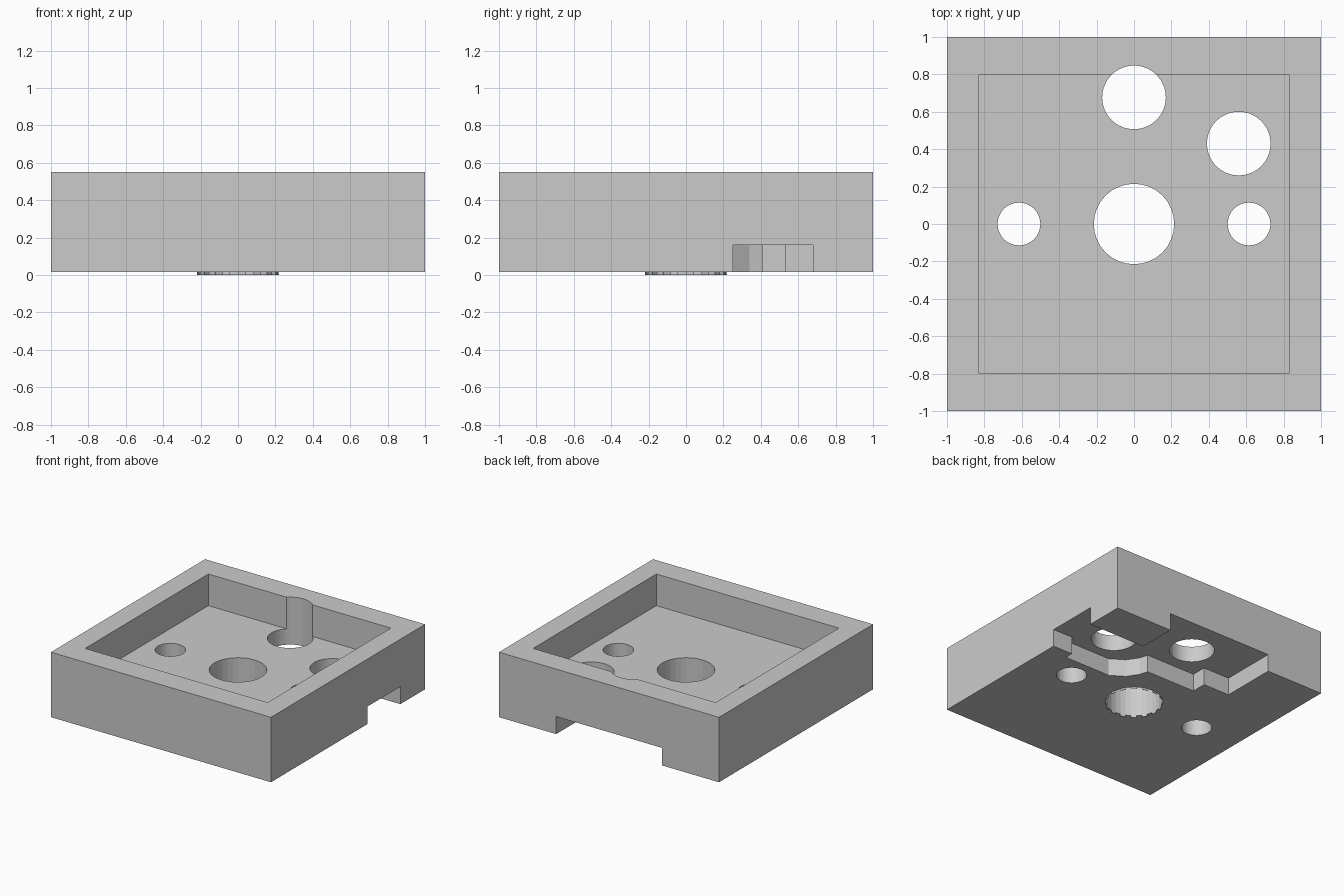
import bpy, bmesh, math

if "Cube" in bpy.data.objects:
    bpy.data.objects.remove(bpy.data.objects["Cube"], do_unlink=True)

BASE, TOP = 0.016, 0.55      # underside and rim heights
FLOOR, ROOF = 0.29, 0.16     # tray floor and underside recess ceiling
SEGS = 32
HUB = 0.215

grey = bpy.data.materials.new("plain grey")
grey.use_nodes = True
grey.diffuse_color = (0.6, 0.6, 0.6, 1)
grey.node_tree.nodes["Principled BSDF"].inputs["Base Color"].default_value = (0.6, 0.6, 0.6, 1)


def prism(name, outline, z0, z1):
    """Extrude a flat outline between two heights."""
    bm = bmesh.new()
    face = bm.faces.new([bm.verts.new((x, y, z0)) for x, y in outline])
    up = bmesh.ops.extrude_face_region(bm, geom=[face])["geom"]
    for v in up:
        if isinstance(v, bmesh.types.BMVert):
            v.co.z = z1
    bmesh.ops.recalc_face_normals(bm, faces=bm.faces)
    mesh = bpy.data.meshes.new(name)
    bm.to_mesh(mesh)
    bm.free()
    mesh.materials.append(grey)
    obj = bpy.data.objects.new(name, mesh)
    bpy.context.collection.objects.link(obj)
    return obj


def rect(w, d):
    return [(-w, -d), (w, -d), (w, d), (-w, d)]


def circle(cx, cy, r, n=SEGS):
    return [(cx + r * math.cos(math.tau * i / n), cy + r * math.sin(math.tau * i / n))
            for i in range(n)]


def cut(body, cutter):
    """Subtract the cutter, apply the result and discard the cutter."""
    mod = body.modifiers.new(cutter.name, 'BOOLEAN')
    mod.operation = 'DIFFERENCE'
    mod.solver = 'EXACT'
    mod.object = cutter
    bpy.context.view_layer.objects.active = body
    bpy.ops.object.modifier_apply(modifier=mod.name)
    bpy.data.objects.remove(cutter, do_unlink=True)


# Square block with an open tray in the top
body = prism("tray_block", rect(1, 1), BASE, TOP)
cut(body, prism("tray_cutter", rect(0.83, 0.80), FLOOR, 1))

# Stepped recess underneath, open at the back and the left side
recess = [(1.1, 0.68), (0.48, 0.68), (0.48, 1.1), (-0.48, 1.1), (-0.48, 0.535),
          (-0.24, 0.535), (-0.24, 0.41), (0.21, 0.41), (0.23, 0.34), (0.29, 0.25),
          (0.40, 0.18), (0.82, 0.18), (0.82, 0.25), (1.1, 0.25)]
cut(body, prism("recess_cutter", recess, -0.2, ROOF))

# Through holes: hub, two contacts and two side pegs
for x, y, r in [(0, 0, HUB), (0, 0.677, 0.17), (0.56, 0.43, 0.17),
                (0.615, 0, 0.114), (-0.615, 0, 0.114)]:
    cut(body, prism("hole_cutter", circle(x, y, r, 2 * SEGS if r < HUB else SEGS), -0.3, 1.2))

# Small teeth around the lower edge of the hub hole
inner, outer = circle(0, 0, HUB), circle(0, 0, HUB + 0.004)
for i in range(0, SEGS, 2):
    prism("hub_tooth", [inner[i], outer[i], outer[i + 1], inner[i + 1]], 0, BASE)
